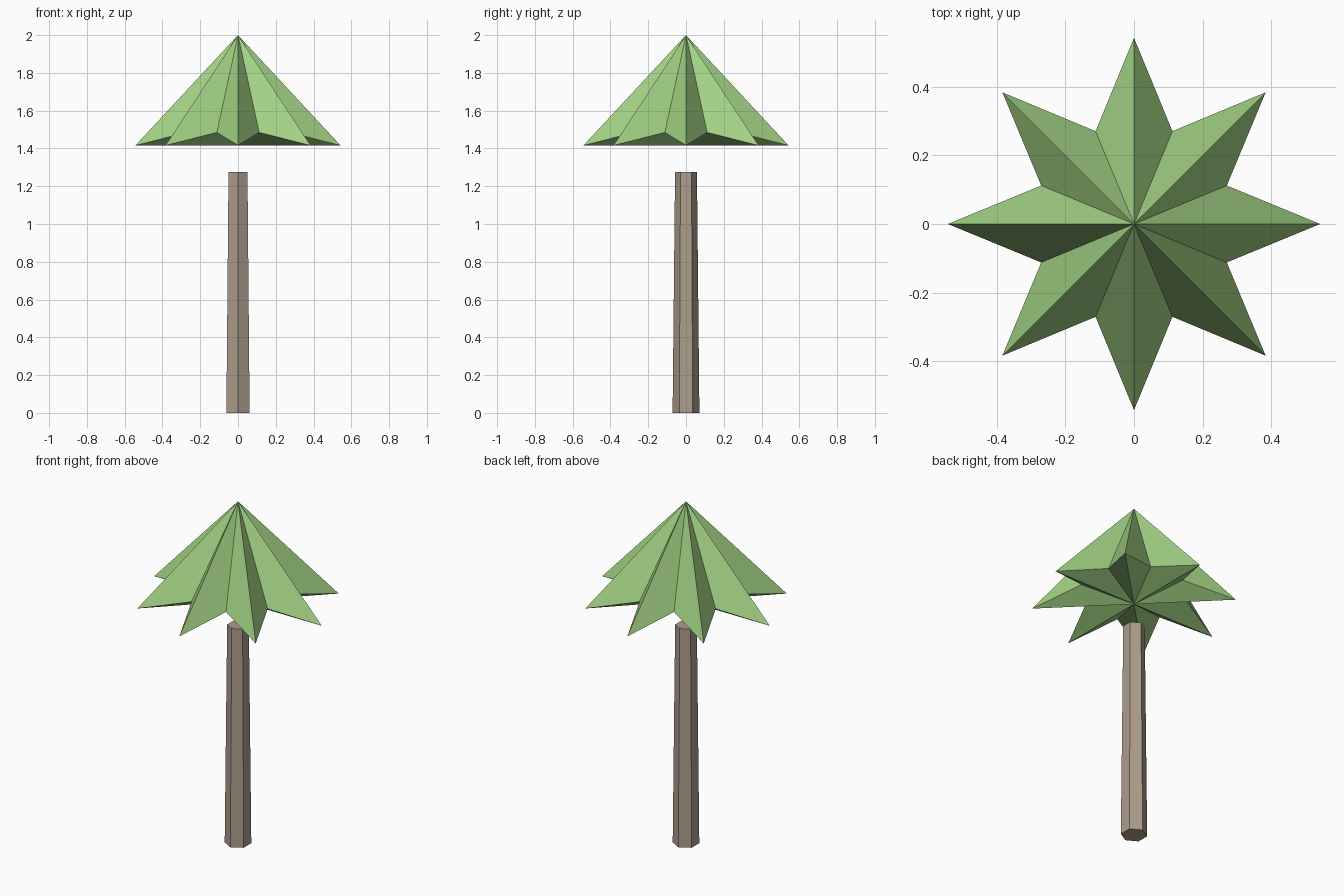
import bpy, bmesh
from math import sin, cos, pi

if "Cube" in bpy.data.objects:
    bpy.data.objects.remove(bpy.data.objects["Cube"])


def ring(bm, count, z_r, start=0.0):
    """Ring of vertices; z_r(i) returns (radius, height)."""
    verts = []
    for i in range(count):
        r, z = z_r(i)
        a = start + 2 * pi * i / count
        verts.append(bm.verts.new((r * cos(a), r * sin(a), z)))
    return verts


def finish(bm, name, color):
    bmesh.ops.recalc_face_normals(bm, faces=bm.faces)
    mesh = bpy.data.meshes.new(name)
    bm.to_mesh(mesh)
    bm.free()
    mat = bpy.data.materials.new(name + "_colour")
    mat.diffuse_color = color
    mat.use_nodes = True
    mat.node_tree.nodes["Principled BSDF"].inputs["Base Color"].default_value = mat.diffuse_color
    mesh.materials.append(mat)
    obj = bpy.data.objects.new(name, mesh)
    bpy.context.collection.objects.link(obj)


# Trunk: tapered six-sided column with a corner facing front
bm = bmesh.new()
low = ring(bm, 6, lambda i: (0.071, 0.0), pi / 2)
high = ring(bm, 6, lambda i: (0.058, 1.276), pi / 2)
for i in range(6):
    j = (i + 1) % 6
    bm.faces.new((low[i], low[j], high[j], high[i]))
bm.faces.new(low[::-1])
bm.faces.new(high)
finish(bm, "trunk", (0.42, 0.34, 0.26, 1))

# Canopy: eight-pointed folded star, tips low and valleys raised
bm = bmesh.new()
rim = ring(bm, 16, lambda i: (0.293, 1.485) if i % 2 else (0.543, 1.416))
apex = bm.verts.new((0, 0, 2.0))
under = bm.verts.new((0, 0, 1.416))
for i in range(16):
    j = (i + 1) % 16
    bm.faces.new((rim[i], rim[j], apex))
    bm.faces.new((rim[j], rim[i], under))
finish(bm, "canopy", (0.36, 0.64, 0.23, 1))
